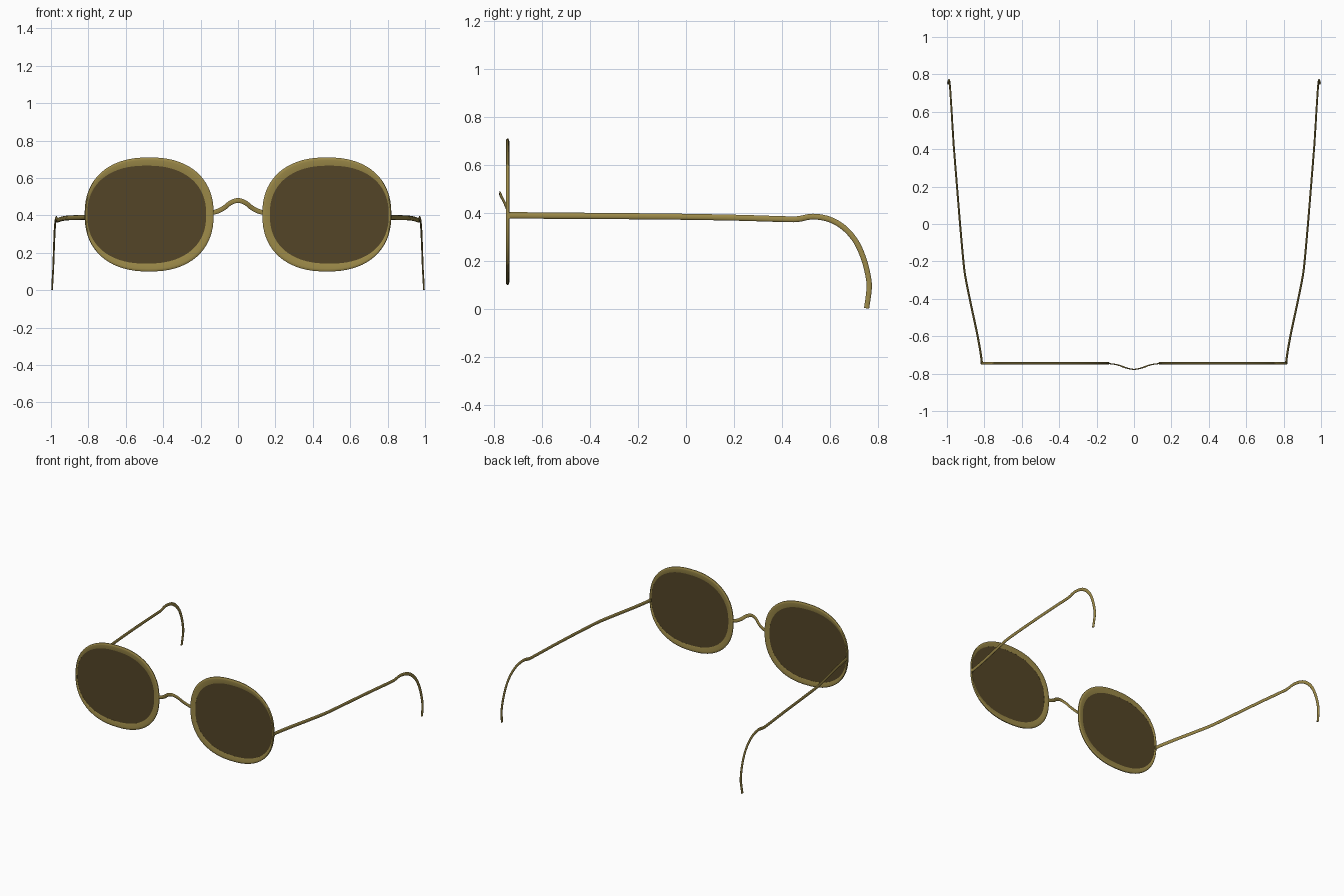
import bpy, bmesh, math
from mathutils import Vector

if "Cube" in bpy.data.objects:
    bpy.data.objects.remove(bpy.data.objects["Cube"])


def material(name, rgb):
    m = bpy.data.materials.new(name)
    m.diffuse_color = (*rgb, 1)
    m.use_nodes = True
    m.node_tree.nodes["Principled BSDF"].inputs["Base Color"].default_value = m.diffuse_color
    return m


gold = material("antique_gold", (0.33, 0.25, 0.065))
tint = material("brown_tint", (0.088, 0.06, 0.02))
FRONT_Y = -0.745


def finish(name, bm, mat, mirror=True, angle=40):
    bmesh.ops.recalc_face_normals(bm, faces=bm.faces)
    me = bpy.data.meshes.new(name)
    bm.to_mesh(me)
    bm.free()
    ob = bpy.data.objects.new(name, me)
    bpy.context.collection.objects.link(ob)
    me.materials.append(mat)
    if mirror:
        ob.modifiers.new("Mirror", 'MIRROR')
        ob.modifiers["Mirror"].use_mirror_merge = False
    bpy.ops.object.select_all(action='DESELECT')
    ob.select_set(True)
    bpy.context.view_layer.objects.active = ob
    bpy.ops.object.shade_smooth_by_angle(angle=math.radians(angle))
    return ob


def bridge_rings(bm, rings, closed):
    n = len(rings[0])
    pairs = list(zip(rings, rings[1:]))
    if closed:
        pairs.append((rings[-1], rings[0]))
    for a, b in pairs:
        for i in range(n):
            j = (i + 1) % n
            bm.faces.new((a[i], a[j], b[j], b[i]))


def smooth_path(pts, steps=5):
    p = [Vector(q) for q in pts]
    p = [2 * p[0] - p[1]] + p + [2 * p[-1] - p[-2]]
    out = []
    for i in range(1, len(p) - 2):
        a, b, c, d = p[i - 1:i + 3]
        for k in range(steps):
            t = k / steps
            out.append(0.5 * (2 * b + (c - a) * t + (2 * a - 5 * b + 4 * c - d) * t * t
                              + (3 * b - a - 3 * c + d) * t ** 3))
    out.append(p[-2])
    return out


def sweep(name, pts, thin_axis, thin, wide, mirror, end_scale=1.0, sides=10):
    """Oval wire along a path; thin_axis is the direction of its small width."""
    path = smooth_path(pts)
    bm = bmesh.new()
    rings = []
    for i, c in enumerate(path):
        tan = (path[min(i + 1, len(path) - 1)] - path[max(i - 1, 0)]).normalized()
        u = Vector(thin_axis)
        u = (u - tan * u.dot(tan)).normalized()
        v = tan.cross(u)
        s = 1 + (end_scale - 1) * i / (len(path) - 1)
        ring = []
        for k in range(sides):
            a = 2 * math.pi * (k + 0.5) / sides
            ring.append(bm.verts.new(c + u * math.cos(a) * thin * s + v * math.sin(a) * wide * s))
        rings.append(ring)
    bridge_rings(bm, rings, False)
    bm.faces.new(rings[0])
    bm.faces.new(rings[-1])
    return finish(name, bm, gold, mirror)


def oval(cx, cz, rx, rz, a, n=2.3):
    """Point on a slightly squared oval."""
    c, s = math.cos(a), math.sin(a)
    return Vector((cx + rx * math.copysign(abs(c) ** (2 / n), c), 0,
                   cz + rz * math.copysign(abs(s) ** (2 / n), s)))


OUTER = (0.475, 0.405, 0.345, 0.305)
INNER = (0.488, 0.404, 0.318, 0.262)
SEGS = 72

# Rims: bevelled section, wider toward the nose
section = [(0, -0.003), (0.12, -0.0065), (0.35, -0.0075), (1, -0.002),
           (1, 0.002), (0.35, 0.0075), (0.12, 0.0065), (0, 0.003)]
bm = bmesh.new()
rings = []
for k in range(SEGS):
    ang = 2 * math.pi * k / SEGS
    o, i = oval(*OUTER, ang), oval(*INNER, ang)
    rings.append([bm.verts.new(o.lerp(i, f) + Vector((0, FRONT_Y + y, 0))) for f, y in section])
bridge_rings(bm, rings, True)
finish("rims", bm, gold)

# Lenses: thin plates seated in the rims
bm = bmesh.new()
rings = []
for y in (-0.0015, 0.0015):
    rings.append([bm.verts.new(oval(0.488, 0.404, 0.32, 0.264, 2 * math.pi * k / SEGS)
                               + Vector((0, FRONT_Y + y, 0))) for k in range(SEGS)])
bridge_rings(bm, rings, False)
for r in rings:
    bm.faces.new(r)
finish("lenses", bm, tint)

# Nose bridge: thin arched strip bowing forward
half = [(0.148, -0.745, 0.413), (0.11, -0.749, 0.422), (0.075, -0.757, 0.44),
        (0.04, -0.770, 0.467)]
arch = half + [(0, -0.777, 0.480)] + [(-x, y, z) for x, y, z in reversed(half)]
sweep("nose_bridge", arch, (0, 1, 0), 0.003, 0.0125, False)

# Temple arms with ear hooks
arm = [(0.813, -0.745, 0.390), (0.820, -0.69, 0.390), (0.840, -0.58, 0.389),
       (0.872, -0.43, 0.388), (0.902, -0.28, 0.387), (0.914, -0.18, 0.386),
       (0.930, 0.0, 0.384), (0.948, 0.22, 0.380), (0.964, 0.42, 0.374),
       (0.967, 0.47, 0.375), (0.971, 0.53, 0.385), (0.975, 0.60, 0.373),
       (0.979, 0.66, 0.338), (0.982, 0.71, 0.280), (0.985, 0.745, 0.200),
       (0.988, 0.764, 0.115), (0.991, 0.763, 0.065), (0.994, 0.754, 0.002)]
sweep("temple_arms", arm, (1, 0, 0), 0.006, 0.0135, True, end_scale=0.8)

# Hinge blocks joining rims and arms
bm = bmesh.new()
bmesh.ops.create_cube(bm, size=1)
for v in bm.verts:
    v.co = Vector((0.813 + v.co.x * 0.014, -0.741 + v.co.y * 0.014, 0.390 + v.co.z * 0.026))
finish("hinges", bm, gold)
